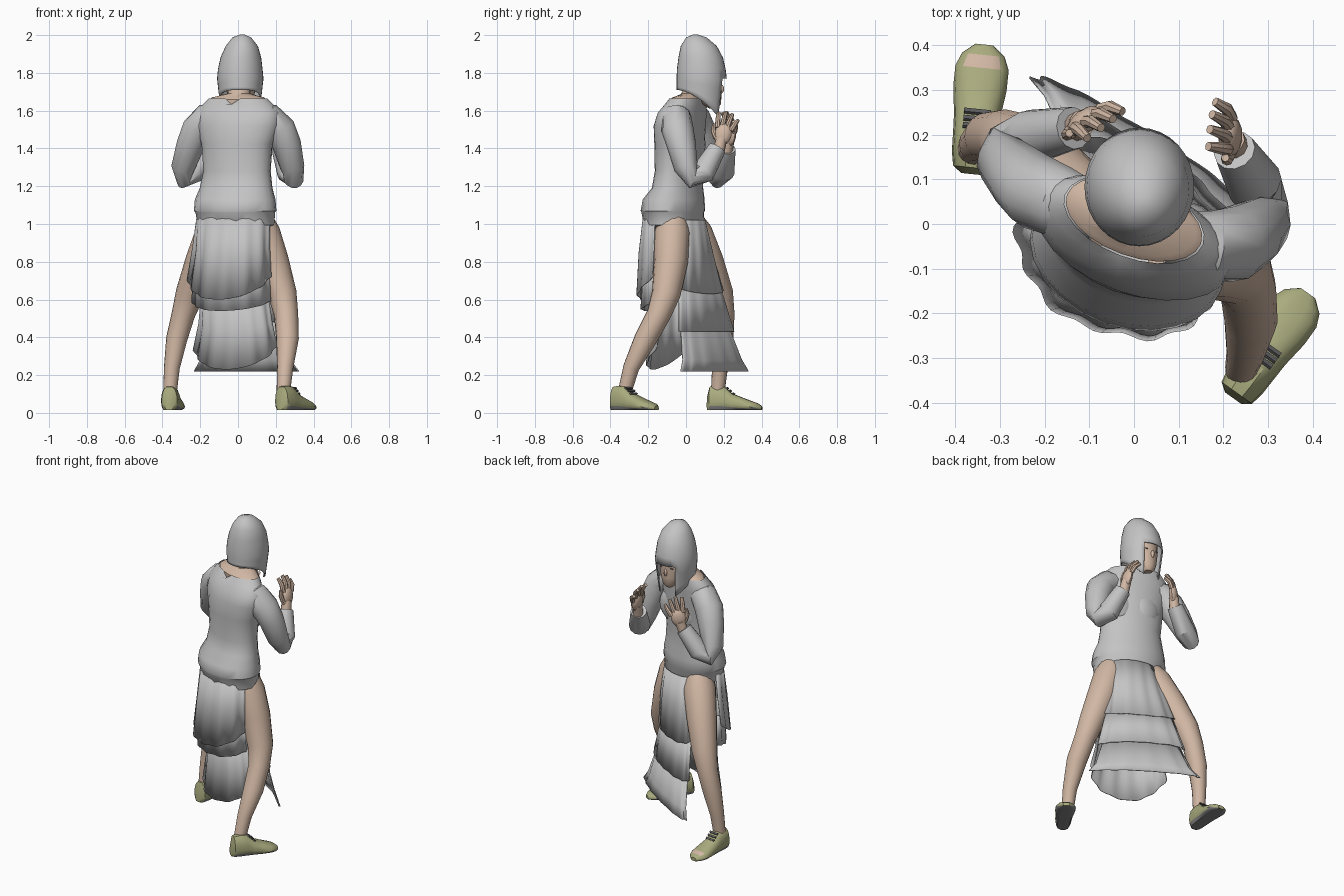
import bpy, bmesh, math
from mathutils import Vector, Matrix

cube = bpy.data.objects.get("Cube")
if cube:
    bpy.data.objects.remove(cube, do_unlink=True)


def material(name, rgb):
    m = bpy.data.materials.new(name)
    m.use_nodes = True
    m.diffuse_color = (*rgb, 1)
    for n in m.node_tree.nodes:
        if n.type == 'BSDF_PRINCIPLED':
            n.inputs["Base Color"].default_value = (*rgb, 1)
    return m


CLOTH = material("grey cloth", (0.55, 0.55, 0.55))
SKIN = material("skin", (0.64, 0.475, 0.37))
SHOE = material("olive shoe", (0.40, 0.41, 0.21))
SOLE = material("grey sole", (0.23, 0.23, 0.235))
DARK = material("dark lace", (0.11, 0.11, 0.115))


def finish(name, bm, mats, angle=40, thick=0, rule=None):
    """Turn a bmesh into a shaded object; rule picks a material per face."""
    bmesh.ops.recalc_face_normals(bm, faces=bm.faces)
    bm.normal_update()
    if rule:
        for f in bm.faces:
            f.material_index = rule(f)
    me = bpy.data.meshes.new(name)
    bm.to_mesh(me)
    bm.free()
    for m in mats:
        me.materials.append(m)
    ob = bpy.data.objects.new(name, me)
    bpy.context.collection.objects.link(ob)
    bpy.ops.object.select_all(action='DESELECT')
    ob.select_set(True)
    bpy.context.view_layer.objects.active = ob
    bpy.ops.object.shade_smooth_by_angle(angle=math.radians(angle))
    if thick:
        s = ob.modifiers.new("thickness", 'SOLIDIFY')
        s.thickness = thick
        s.offset = 0
    return ob


def loft(bm, rings, closed=True, caps=True):
    rows = [[bm.verts.new(p) for p in r] for r in rings]
    n = len(rows[0])
    for a, b in zip(rows, rows[1:]):
        for i in range(n if closed else n - 1):
            j = (i + 1) % n
            bm.faces.new((a[i], a[j], b[j], b[i]))
    if closed and caps:
        bm.faces.new(rows[0])
        bm.faces.new(rows[-1])


def arc(z, cx, cy, rx, ry, yaw=0, dip=0, a0=0, a1=360, n=24, ruffle=0):
    """Points on an ellipse arc turned by yaw; dip lowers its middle, ruffle waves it."""
    full = a1 - a0 == 360
    y, pts = math.radians(yaw), []
    for i in range(n if full else n + 1):
        a = math.radians(a0 + (a1 - a0) * i / n)
        k = 1 + ruffle * (math.sin(i * 0.95) + 0.7 * math.sin(i * 0.43 + 1))
        u, v = rx * k * math.cos(a), ry * k * math.sin(a)
        drop = -dip * math.sin(math.pi * i / n)
        pts.append(Vector((cx + u * math.cos(y) - v * math.sin(y),
                           cy + u * math.sin(y) + v * math.cos(y), z + drop)))
    return pts


def tube(bm, pts, ref, n=14):
    """Round limb through (x, y, z, radius) points; ref starts a carried-along frame."""
    c = [Vector(p[:3]) for p in pts]
    rings, u = [], ref
    for i, p in enumerate(pts):
        t = (c[min(i + 1, len(c) - 1)] - c[max(i - 1, 0)]).normalized()
        u = (u - t * u.dot(t)).normalized()
        v = t.cross(u)
        rings.append([c[i] + p[3] * (u * math.cos(2 * math.pi * k / n) + v * math.sin(2 * math.pi * k / n))
                      for k in range(n)])
    loft(bm, rings)


def blob(bm, centre, size, rot=None, seg=16):
    m = Matrix.Translation(centre) @ (rot or Matrix()) @ Matrix.Diagonal((*size, 1))
    bmesh.ops.create_uvsphere(bm, u_segments=seg, v_segments=seg // 2 + 2, radius=1, matrix=m)


# Dress body, from crotch to an open neckline notched at the nape
bm = bmesh.new()
rings = [arc(*r) for r in (
    (0.89, 0.0, -0.04, 0.01, 0.01, -20), (0.90, 0.0, -0.04, 0.06, 0.06, -20), (0.95, 0.0, -0.05, 0.13, 0.11, -20),
    (0.995, -0.01, -0.065, 0.21, 0.15, -20), (1.06, -0.015, -0.07, 0.216, 0.158, -20),
    (1.07, -0.015, -0.07, 0.225, 0.162, -20), (1.13, -0.015, -0.065, 0.22, 0.155, -20),
    (1.19, -0.01, -0.045, 0.200, 0.125, -20), (1.28, -0.005, -0.04, 0.185, 0.115, -20),
    (1.42, -0.005, -0.035, 0.195, 0.122, -20), (1.52, 0.0, -0.033, 0.228, 0.122, -20),
    (1.59, 0.0, -0.02, 0.23, 0.11, -20), (1.635, 0.0, 0.0, 0.195, 0.095, -20),
    (1.664, 0.0, 0.01, 0.164, 0.086, -20))]
rings[-1][18].z -= 0.035
loft(bm, rings, caps=False)
finish("dress_body", bm, [CLOTH])

# Bust
bm = bmesh.new()
for s in (-0.065, 0.07):
    blob(bm, (s + 0.015, 0.03 - 0.36 * s, 1.42), (0.095, 0.05, 0.11))
finish("dress_bust", bm, [CLOTH])

# Bare collar and neck
bm = bmesh.new()
loft(bm, [arc(*r) for r in ((1.62, 0, 0.01, 0.15, 0.08, -20), (1.658, 0, 0.011, 0.16, 0.083, -20),
                            (1.670, 0, 0.014, 0.145, 0.075, -20),
                            (1.69, 0.005, 0.03, 0.06, 0.055), (1.78, 0.01, 0.07, 0.052, 0.055))])
finish("neck", bm, [SKIN])

# Head, nose, eyes and mouth
bm = bmesh.new()
loft(bm, [arc(*r) for r in (
    (1.612, 0.015, 0.145, 0.022, 0.022), (1.635, 0.015, 0.135, 0.048, 0.05), (1.68, 0.015, 0.115, 0.07, 0.073),
    (1.74, 0.015, 0.095, 0.085, 0.094), (1.82, 0.015, 0.09, 0.088, 0.1), (1.90, 0.015, 0.08, 0.06, 0.07))])
blob(bm, (0.015, 0.186, 1.715), (0.011, 0.016, 0.024), seg=10)
finish("head", bm, [SKIN])
bm = bmesh.new()
for x in (-0.02, 0.05):
    blob(bm, (x, 0.178, 1.745), (0.014, 0.006, 0.005), seg=8)
blob(bm, (0.015, 0.181, 1.668), (0.02, 0.005, 0.004), seg=8)
finish("eyes_and_mouth", bm, [DARK])

# Smooth hood: closed crown flowing into a lower curtain open at the face
bm = bmesh.new()
loft(bm, [arc(*r, n=32) for r in (
    (2.0, 0.022, 0.05, 0.012, 0.012), (1.985, 0.02, 0.055, 0.048, 0.053), (1.94, 0.02, 0.068, 0.083, 0.093),
    (1.88, 0.015, 0.078, 0.105, 0.115), (1.82, 0.012, 0.081, 0.115, 0.126),
    (1.77, 0.012, 0.083, 0.12, 0.13))], caps=False)
bmesh.ops.holes_fill(bm, edges=[e for e in bm.edges if e.is_boundary and e.verts[0].co.z > 1.99])
rows = []
for k in range(5):
    row = []
    for p in arc(0, 0, 0, 1, 1, a0=123.75, a1=416.25, n=26):
        f = (1 + p.y) / 2
        z = 1.77 + (1.71 - 0.16 * f ** 1.5 - 1.77) * k / 4
        s = 1 - 0.055 * k * f
        row.append(Vector((0.012 + 0.12 * s * p.x, 0.083 + 0.13 * s * p.y, z)))
    rows.append(row)
loft(bm, rows, closed=False)
bmesh.ops.remove_doubles(bm, verts=bm.verts, dist=0.0005)
finish("hood", bm, [CLOTH], 60, 0.006)

# Sleeves: sloping shoulder, upper arm down to the elbow, forearm raised forward
ARMS = {
    "left": [(0.08, -0.03, 1.575, .06), (0.165, -0.05, 1.56, .08), (0.222, -0.045, 1.50, .085), (0.258, -0.025, 1.42, .077),
             (0.288, 0.0, 1.30, .064), (0.295, 0.035, 1.24, .053), (0.27, 0.09, 1.27, .064), (0.225, 0.165, 1.40, .048)],
    "right": [(-0.08, 0.02, 1.575, .06), (-0.165, 0.05, 1.56, .08), (-0.215, 0.07, 1.50, .085), (-0.25, 0.10, 1.42, .077),
              (-0.29, 0.14, 1.30, .064), (-0.285, 0.175, 1.24, .053), (-0.23, 0.195, 1.275, .062), (-0.135, 0.215, 1.40, .048)]}
for side, path in ARMS.items():
    bm = bmesh.new()
    tube(bm, path, Vector((0, 1, 0)), 12)
    finish(side + "_sleeve", bm, [CLOTH], 35)


# Hands with raised, curled fingers
def hand(name, wrist, up, across, curl):
    bm = bmesh.new()
    w, up, ac = Vector(wrist), Vector(up).normalized(), Vector(across).normalized()
    side = up.cross(ac).normalized()
    ac = side.cross(up)
    rot = Matrix((ac, side, up)).transposed().to_4x4()
    blob(bm, w + up * 0.06, (0.046, 0.026, 0.06), rot, 12)
    tube(bm, [(*(w - up * 0.04), 0.032), (*(w + up * 0.04), 0.03)], side, 10)
    for i, length in enumerate((0.085, 0.1, 0.095, 0.07)):
        o = (i - 1.5) * 0.024
        p = w + up * 0.09 + ac * o
        q = p + up * length * 0.55 + ac * o * 0.3 + side * curl * 0.3
        r = q + up * length * 0.4 + ac * o * 0.2 + side * curl
        tube(bm, [(*p, .015), (*q, .014), (*r, .01)], side, 8)
    t = w + up * 0.035 - ac * 0.03
    tube(bm, [(*t, .016), (*(t + up * 0.035 - ac * 0.025), .014), (*(t + up * 0.07 - ac * 0.03), .009)], side, 8)
    finish(name, bm, [SKIN])


hand("left_hand", (0.222, 0.18, 1.415), (-0.1, 0.26, 1), (0.1, 1, 0), 0.025)
hand("right_hand", (-0.125, 0.22, 1.41), (0.26, 0.18, 1), (0.8, 0.6, 0), -0.025)

# Bare legs in a wide stance
LEGS = {
    "left": [(0.105, -0.07, 1.02, .08), (0.128, -0.073, 0.95, .096), (0.18, -0.08, 0.8, .09), (0.235, -0.105, 0.63, .076),
             (0.255, -0.145, 0.52, .064), (0.262, -0.215, 0.39, .06), (0.25, -0.29, 0.24, .043), (0.24, -0.325, 0.11, .036)],
    "right": [(-0.105, 0.01, 1.02, .08), (-0.13, 0.045, 0.95, .096), (-0.19, 0.11, 0.8, .09), (-0.255, 0.175, 0.63, .076),
              (-0.29, 0.195, 0.52, .062), (-0.325, 0.195, 0.39, .056), (-0.35, 0.18, 0.24, .042), (-0.36, 0.168, 0.11, .036)]}
for side, path in LEGS.items():
    bm = bmesh.new()
    tube(bm, path, Vector((0, 1, 0)), 16)
    finish(side + "_leg", bm, [SKIN])

# Tiered skirt: back and front panels, slit at both sides
TIERS = {
    "back_top": [(1.05, -.015, -.07, .205, .145, -20), (0.88, -.02, -.07, .215, .165, -20, .04),
                 (0.72, -.03, -.07, .235, .175, -20, .12)],
    "back_middle": [(0.78, -.025, -.06, .215, .15, -20), (0.59, -.02, -.06, .22, .165, -20, .05)],
    "back_bottom": [(0.66, -.01, -.05, .185, .12, -20), (0.48, 0, -.05, .205, .125, -20, .05),
                    (0.35, .0, -.05, .235, .14, -20, .12)],
    "front_top": [(1.02, .02, .01, .14, .08, -20), (0.85, .02, .035, .17, .08, -25), (0.66, .01, .065, .215, .08, -31, .03)],
    "front_middle": [(0.70, .01, .055, .19, .07, -31), (0.43, .02, .1, .255, .07, -33)],
    "front_bottom": [(0.48, .02, .085, .22, .06, -33), (0.28, .03, .135, .28, .05, -33), (0.22, .035, .15, .325, .045, -33)]}
for name, rows in TIERS.items():
    bm = bmesh.new()
    a0, a1 = (182, 350) if "back" in name else (4, 176)
    loft(bm, [arc(*r, a0=a0, a1=a1, n=40, ruffle=0.006 + 0.026 * (i > 0)) for i, r in enumerate(rows)], closed=False)
    finish("skirt_" + name, bm, [CLOTH], 45, 0.005)


# Shoes: rings from heel to toe, grey soles, laces, one with a bare toe top
def shoe(side, heel, toe, bare):
    h, d = Vector((*heel, 0)), Vector((toe[0] - heel[0], toe[1] - heel[1], 0))
    length = d.length
    d.normalize()
    w = Vector((-d.y, d.x, 0))
    rings = []
    for t, hw, top in ((0, .022, .085), (.05, .042, .14), (.16, .048, .145), (.32, .05, .14), (.45, .052, .105),
                       (.66, .06, .08), (.82, .06, .062), (.92, .048, .052), (1, .02, .036)):
        ring = []
        for k in range(14):
            a = 2 * math.pi * k / 14
            c, s = math.cos(a), math.sin(a)
            z = 0.015 + (top - 0.015) * (0.35 + (0.65 * s if s > 0 else 0.35 * max(-1, 1.25 * s)))
            ring.append(h + d * t * length + w * hw * math.copysign(abs(c) ** 0.7, c) + Vector((0, 0, z)))
        rings.append(ring)
    bm = bmesh.new()
    loft(bm, rings)

    def rule(f):
        t = (f.calc_center_median() - h).dot(d) / length
        if f.normal.z < -0.4:
            return 1
        return 2 if bare and 0.82 < t < 0.92 and f.normal.z > 0.85 else 0
    finish(side + "_shoe", bm, [SHOE, SOLE, SKIN], 35, rule=rule)
    bm = bmesh.new()
    for i in range(3):
        c = h + d * (0.37 + 0.055 * i) * length + Vector((0, 0, 0.131 - 0.0145 * i))
        m = Matrix((d, w, Vector((0, 0, 1)))).transposed().to_4x4()
        bmesh.ops.create_cube(bm, size=1, matrix=Matrix.Translation(c) @ m @ Matrix.Rotation(0.75, 4, 'Y')
                              @ Matrix.Diagonal((0.011, 0.06, 0.008, 1)))
    finish(side + "_laces", bm, [DARK])


shoe("left", (0.222, -0.39), (0.39, -0.155), False)
shoe("right", (-0.365, 0.112), (-0.335, 0.402), True)
